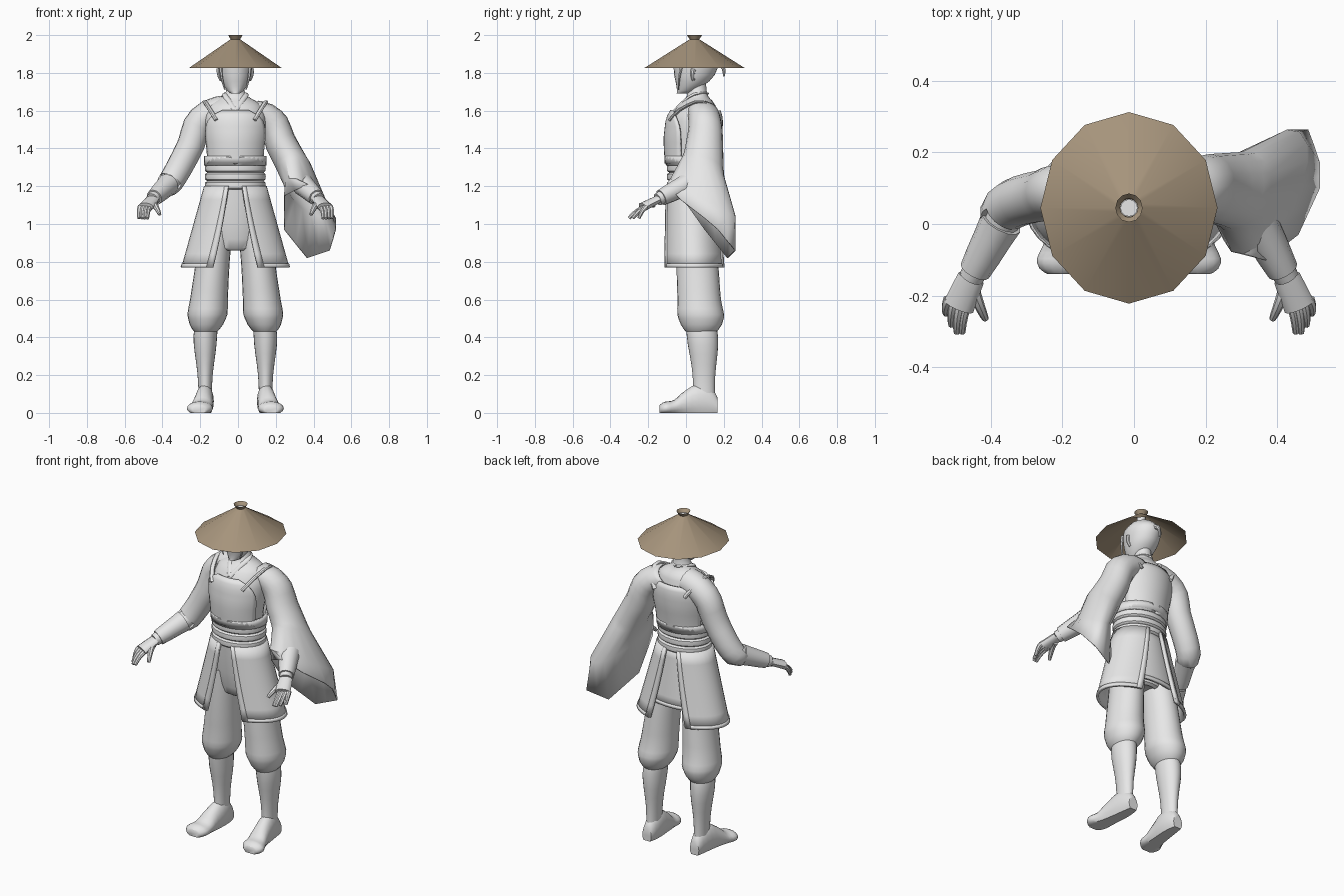
import bpy, bmesh, math
from math import pi, sin, cos
from mathutils import Vector

if "Cube" in bpy.data.objects:
    bpy.data.objects.remove(bpy.data.objects["Cube"], do_unlink=True)


def material(name, colour):
    mat = bpy.data.materials.new(name)
    mat.use_nodes = True
    mat.diffuse_color = (*colour, 1)
    mat.node_tree.nodes["Principled BSDF"].inputs["Base Color"].default_value = (*colour, 1)
    return mat


GREY = material("plain_grey", (0.8, 0.8, 0.8))
STRAW = material("straw_brown", (0.38, 0.295, 0.2))
BODY_AXIS = Vector((-0.014, 0, 0))
SIDES = (("left", 1), ("right", -1))
parts = []


def skin(name, rows, closed=True, caps=True, mat=GREY, thickness=0):
    """Join rows of points into one surface object."""
    bm = bmesh.new()
    rows = [[bm.verts.new(point + BODY_AXIS) for point in row] for row in rows]
    count = len(rows[0])
    for low, high in zip(rows, rows[1:]):
        for i in range(count if closed else count - 1):
            j = (i + 1) % count
            bm.faces.new((low[i], low[j], high[j], high[i]))
    if closed and caps:
        bm.faces.new(rows[0][::-1])
        bm.faces.new(rows[-1])
    bmesh.ops.recalc_face_normals(bm, faces=bm.faces)
    mesh = bpy.data.meshes.new(name)
    bm.to_mesh(mesh)
    bm.free()
    mesh.materials.append(mat)
    part = bpy.data.objects.new(name, mesh)
    bpy.context.collection.objects.link(part)
    if thickness:
        modifier = part.modifiers.new("thickness", "SOLIDIFY")
        modifier.thickness = thickness
        modifier.offset = 0
    parts.append(part)


def smooth(points, steps=3):
    """Fill in a flowing line through a few control points of any size."""
    points = [Vector(point) for point in points]
    last = len(points) - 1
    filled = []
    for i in range(last):
        start, end = points[i], points[i + 1]
        leave = (end - points[max(i - 1, 0)]) / 2
        arrive = (points[min(i + 2, last)] - start) / 2
        for k in range(steps):
            t = k / steps
            blend = t * t * (3 - 2 * t)
            filled.append((start + leave * t) * (1 - blend) + (end - arrive * (1 - t)) * blend)
    return filled + [points[last]]


def ring(centre, a, b, count):
    angles = [math.tau * i / count for i in range(count)]
    return [centre + a * cos(angle) + b * sin(angle) for angle in angles]


def stack(name, profile, centre_x=lambda z: 0, count=24, **options):
    """Level rings, each given as height, half width, half depth and centre y."""
    rows = [ring(Vector((centre_x(z), y, z)), Vector((width, 0, 0)), Vector((0, depth, 0)), count)
            for z, width, depth, y in profile]
    skin(name, rows, **options)


def tube(name, points, radius, end_radius, side=1, count=12, flat=1):
    """Tapering tube along a flowing path, turned without twist."""
    path = smooth([(x * side, y, z) for x, y, z in points])
    last = len(path) - 1
    across = None
    rows = []
    for i, point in enumerate(path):
        along = (path[min(i + 1, last)] - path[max(i - 1, 0)]).normalized()
        across = across or along.cross(Vector((0, 0, 1)))
        across = (across - along * across.dot(along)).normalized()
        size = radius + (end_radius - radius) * i / last
        rows.append(ring(point, across * size, across.cross(along) * size * flat, count))
    skin(name, rows)


def panel(name, profile, bottom, top, span, side=1, offset=0.01, levels=6, columns=14):
    """Cloth sheet over a stacked profile; span gives its angles from the front at a height."""
    rows = []
    for level in range(levels + 1):
        z = bottom + (top - bottom) * level / levels
        low, high = next(((a, b) for a, b in zip(profile, profile[1:]) if z <= b[0]), profile[-2:])
        mix = (z - low[0]) / (high[0] - low[0])
        width, depth, y = [a + (b - a) * mix for a, b in zip(low[1:], high[1:])]
        start, end = span(z)
        angles = [start + (end - start) * i / columns for i in range(columns + 1)]
        rows.append([Vector((side * (width + offset) * sin(angle), y - (depth + offset) * cos(angle), z))
                     for angle in angles])
    skin(name, rows, closed=False, thickness=0.012)


# Torso, neck and hips
torso = smooth([(1.18, 0.15, 0.11, 0.03), (1.35, 0.14, 0.12, 0.03), (1.5, 0.16, 0.13, 0.04),
                (1.6, 0.15, 0.11, 0.05), (1.65, 0.11, 0.08, 0.06), (1.7, 0.05, 0.05, 0.06),
                (1.8, 0.05, 0.05, 0.06)])
stack("torso", torso)
stack("hips", smooth([(0.87, 0.06, 0.06, 0.05), (0.92, 0.14, 0.1, 0.05), (1.2, 0.14, 0.11, 0.03)]))

# Belt of three rounded bands
for band, middle in enumerate((1.205, 1.25, 1.295)):
    bulge = [(t, 0.012 * (1 - t ** 4)) for t in (-1, -0.6, 0, 0.6, 1)]
    stack(f"belt_band_{band + 1}",
          [(middle + 0.023 * t, 0.149 + swell, 0.119 + swell, 0.03) for t, swell in bulge])


# Rounded chest and back plates
def vest_width(z):
    return 1.15 * math.sqrt(1 - ((z - 1.32) / 0.29) ** 4)


for label, facing in (("front", 0), ("back", pi)):
    panel(label + "_vest", torso, 1.32, 1.6, lambda z: (facing - vest_width(z), facing + vest_width(z)),
          offset=0.018, levels=10)

# Skirt halves with trim, belt flaps, and a shorter tail behind
skirt = [(0.77, 0.27, 0.155, 0.045), (1.2, 0.15, 0.12, 0.03)]
flap = [(1.31, 0.15, 0.12, 0.03), (1.36, 0.15, 0.13, 0.03)]


def front_edge(z):
    return 0.22 + (1.2 - z) / 2


def back_edge(z):
    return pi - front_edge(z)


for name, side in SIDES:
    panel(name + "_skirt", skirt, 0.77, 1.2, lambda z: (front_edge(z), back_edge(z)), side)
    panel(name + "_front_trim", skirt, 0.77, 1.2, lambda z: (front_edge(z), front_edge(z) + 0.13),
          side, offset=0.014, columns=2)
    panel(name + "_back_trim", skirt, 0.77, 1.2, lambda z: (back_edge(z) - 0.13, back_edge(z)),
          side, offset=0.014, columns=2)
    panel(name + "_skirt_hem", skirt, 0.77, 0.79, lambda z: (front_edge(z), back_edge(z)),
          side, offset=0.014, levels=1)
    panel(name + "_belt_flap", flap, 1.31, 1.36, lambda z: (3 * (z - 1.31), pi - 3 * (z - 1.31)),
          side, levels=2)
panel("tunic_tail", skirt, 0.86, 1.2, lambda z: (pi - 0.9, pi + 0.9), offset=-0.012)
panel("tunic_tail_hem", skirt, 0.86, 0.88, lambda z: (pi - 0.9, pi + 0.9), offset=-0.008, levels=1)

for name, side in SIDES:
    # Baggy trousers and boots
    def leg_axis(z):
        return side * (0.16 - 0.1 * max(z - 0.4, 0))

    stack(name + "_trouser", smooth([(0.43, 0.06, 0.08, 0.08), (0.5, 0.1, 0.12, 0.08), (0.6, 0.1, 0.115, 0.07),
                                     (0.8, 0.09, 0.11, 0.06), (1, 0.09, 0.1, 0.05)]), leg_axis)
    stack(name + "_boot_shaft", smooth([(0.06, 0.036, 0.06, 0.095), (0.2, 0.04, 0.06, 0.095),
                                        (0.36, 0.06, 0.08, 0.09), (0.46, 0.06, 0.08, 0.08)]), leg_axis)
    foot = []
    for y, width, height, x in smooth([(0.168, 0.03, 0.08, 0.16), (0.1, 0.045, 0.15, 0.16),
                                       (0, 0.052, 0.12, 0.17), (-0.06, 0.06, 0.07, 0.18),
                                       (-0.11, 0.066, 0.06, 0.19), (-0.14, 0.035, 0.04, 0.19)]):
        outline = ring(Vector((x * side, y, height * 0.4)), Vector((width, 0, 0)),
                       Vector((0, 0, height * 0.6)), 16)
        for point in outline:
            point.z = max(point.z, 0)
        foot.append(outline)
    skin(name + "_foot", foot)

    # Forearm, bracer and hand
    elbow, wrist, knuckles = Vector((0.335, 0.045, 1.23)), Vector((0.44, -0.15, 1.13)), Vector((0.475, -0.23, 1.09))
    tube(name + "_forearm", [elbow, wrist], 0.055, 0.034, side)
    tube(name + "_bracer", [elbow.lerp(wrist, 0.2), elbow.lerp(wrist, 0.9)], 0.06, 0.044, side)
    tube(name + "_palm", [wrist, knuckles], 0.038, 0.044, side, flat=0.55)
    for k in range(4):
        root = knuckles + Vector((0.027 - 0.018 * k, 0.02, 0))
        tip = Vector((0.51 - 0.015 * k, -0.25 - 0.055 * sin(k * pi / 5), 1.03))
        bend = root.lerp(tip, 0.5) + Vector((0.004, 0, 0.01))
        tube(f"{name}_finger_{k + 1}", [root, bend, tip], 0.016, 0.009, side, count=8)
    tube(name + "_thumb", [(0.44, -0.17, 1.11), (0.42, -0.22, 1.09), (0.4, -0.265, 1.05)],
         0.022, 0.009, side, count=8)

    # Shoulder strap, collar edge, ear and loose lock of hair
    tube(name + "_strap", [(0.1, -0.085, 1.55), (0.15, 0.01, 1.63), (0.15, 0.12, 1.63), (0.1, 0.175, 1.55)],
         0.014, 0.014, side, count=8, flat=0.6)
    tube(name + "_collar", [(0, 0.11, 1.69), (0.05, 0.06, 1.69), (0.04, 0, 1.66), (0, -0.06, 1.6)],
         0.015, 0.014, side, count=8, flat=0.5)
    tube(name + "_ear", [(0.075, 0.04, 1.76), (0.085, 0.035, 1.79), (0.085, 0.04, 1.82)],
         0.008, 0.015, side, count=8)
    tube(name + "_hair_lock", [(0.078, -0.02, 1.85), (0.073, -0.035, 1.78), (0.055, -0.04, 1.71)],
         0.01, 0.003, side, count=6)

# Fitted right sleeve
tube("right_sleeve", [(0.06, 0.08, 1.6), (0.18, 0.09, 1.55), (0.235, 0.08, 1.42), (0.325, 0.055, 1.25),
                      (0.35, 0.02, 1.22)], 0.08, 0.065, side=-1, count=16)

# Wide left sleeve, opening out to a slanted many-cornered cuff
sleeve = []
sleeve_path = smooth([(0.06, 0.08, 1.6), (0.18, 0.1, 1.55), (0.24, 0.1, 1.43), (0.31, 0.09, 1.3)])
for i, centre in enumerate(sleeve_path):
    flare = (i / (len(sleeve_path) - 1)) ** 2
    long_way = Vector((0, -0.08, 0)).lerp(Vector((-0.01, -0.11, 0.05)), flare)
    short_way = Vector((0.06, 0, 0.05)).lerp(Vector((0.085, 0.01, 0.02)), flare)
    sleeve.append(ring(centre, long_way, short_way, 16))
sleeve.append(ring(Vector((0.38, 0.09, 1.14)), Vector((-0.06, -0.17, 0.1)), Vector((0.1, 0.02, -0.02)), 16))
corners = [Vector(corner) for corner in (
    (0.38, -0.1, 1.21), (0.47, -0.03, 1.13), (0.53, 0.1, 1.03), (0.53, 0.17, 0.97),
    (0.5, 0.26, 0.86), (0.38, 0.22, 0.82), (0.26, 0.1, 0.97), (0.26, -0.03, 1.15))]
cuff = []
for corner, following in zip(corners, corners[1:] + corners[:1]):
    cuff += [corner, corner.lerp(following, 0.5)]
sleeve.append(cuff)
skin("left_wide_sleeve", sleeve, caps=False, thickness=0.006)

# Head, topknot and tied hair
stack("head", smooth([(1.69, 0.02, 0.03, -0.02), (1.73, 0.06, 0.07, 0.02), (1.82, 0.09, 0.115, 0.05),
                      (1.89, 0.08, 0.1, 0.05), (1.93, 0.03, 0.03, 0.05)]))
stack("topknot", [(z, 0.024, 0.024, 0.045) for z in (1.9, 1.98)], count=12)
tube("tied_hair", [(0, 0.14, 1.85), (0, 0.19, 1.84), (0, 0.2, 1.78)], 0.02, 0.004, count=8)

# Straw hat with a flared collar on top
stack("straw_hat", [(1.825, 0.247, 0.267, 0.045), (1.978, 0.025, 0.025, 0.045), (2, 0.038, 0.04, 0.045),
                    (1.985, 0.027, 0.027, 0.045)], count=12, caps=False, mat=STRAW)

bpy.ops.object.select_all(action="DESELECT")
for part in parts:
    part.select_set(True)
bpy.context.view_layer.objects.active = parts[0]
bpy.ops.object.shade_smooth_by_angle(angle=math.radians(40))
